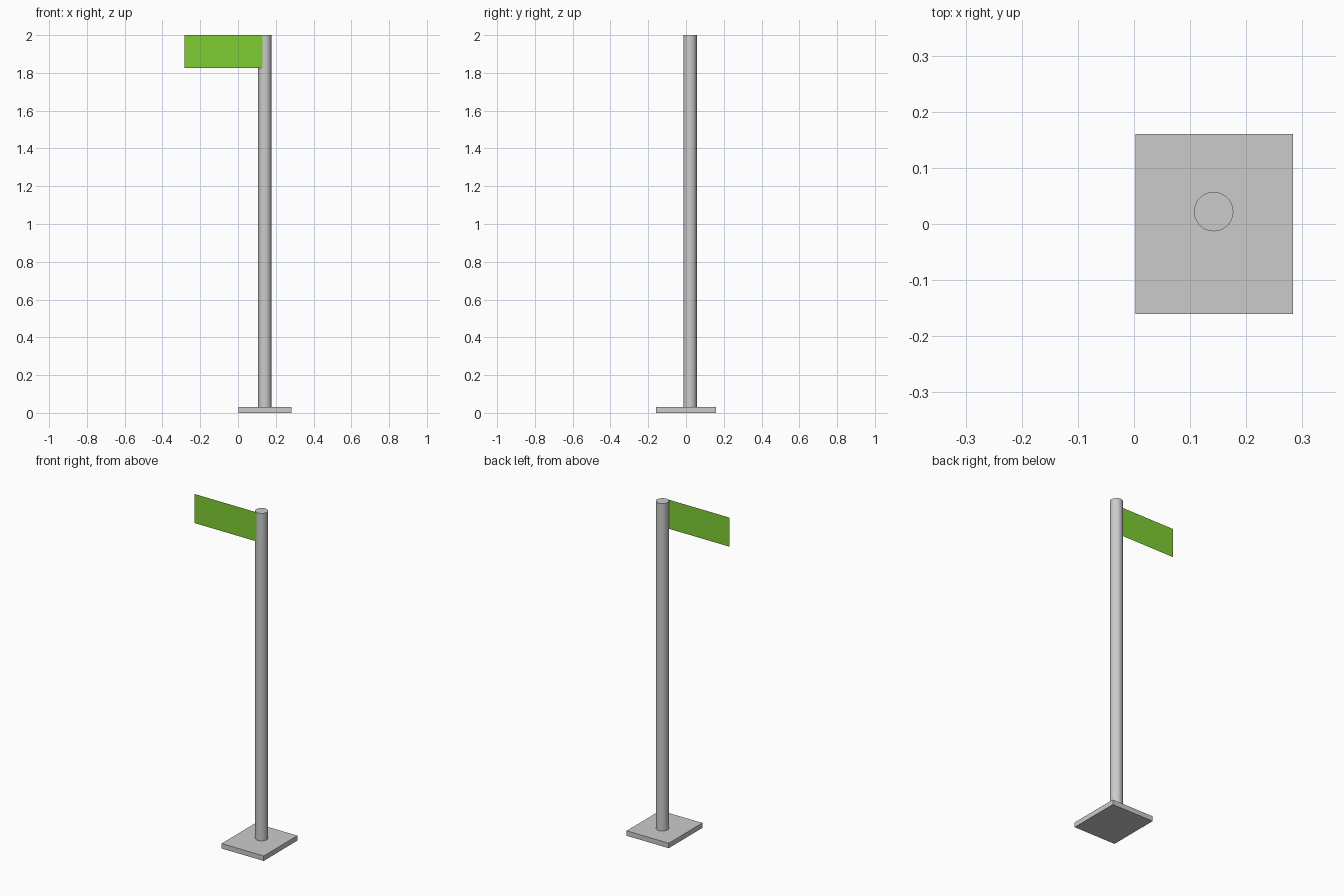
import bpy
import bmesh
from mathutils import Matrix, Vector

cube = bpy.data.objects.get("Cube")
if cube:
    bpy.data.objects.remove(cube, do_unlink=True)


def make_material(name, rgb):
    mat = bpy.data.materials.new(name)
    mat.use_nodes = True
    color = (*rgb, 1.0)
    mat.diffuse_color = color
    mat.node_tree.nodes["Principled BSDF"].inputs["Base Color"].default_value = color
    return mat


def make_object(name, bm, mat):
    mesh = bpy.data.meshes.new(name)
    bm.to_mesh(mesh)
    bm.free()
    mesh.materials.append(mat)
    obj = bpy.data.objects.new(name, mesh)
    bpy.context.collection.objects.link(obj)
    return obj


grey = make_material("light grey metal", (0.6, 0.6, 0.6))
green = make_material("bright green cloth", (0.21, 0.61, 0.033))

HEIGHT = 2.0
BASE_THICKNESS = 0.03
POLE_X, POLE_Y, POLE_RADIUS = 0.142, 0.022, 0.035

# Base plate, offset to one side
bm = bmesh.new()
bmesh.ops.create_cube(bm, size=1.0)
bmesh.ops.scale(bm, vec=(0.28, 0.32, BASE_THICKNESS), verts=bm.verts)
bmesh.ops.translate(bm, vec=(0.143, 0, BASE_THICKNESS / 2), verts=bm.verts)
make_object("base_plate", bm, grey)

# Round pole standing on the plate
length = HEIGHT - BASE_THICKNESS
bm = bmesh.new()
bmesh.ops.create_cone(
    bm, cap_ends=True, segments=64, radius1=POLE_RADIUS, radius2=POLE_RADIUS,
    depth=length,
    matrix=Matrix.Translation((POLE_X, POLE_Y, BASE_THICKNESS + length / 2)))
pole = make_object("pole", bm, grey)
bpy.context.view_layer.objects.active = pole
pole.select_set(True)
bpy.ops.object.shade_smooth_by_angle()
pole.select_set(False)

# Thin flag sheet, its inner edge set into the front of the pole
FLAG_Y = -0.011
left, right, bottom = -0.283, POLE_X, 1.825
bm = bmesh.new()
corners = [(left, bottom), (right, bottom), (right, HEIGHT), (left, HEIGHT)]
bm.faces.new([bm.verts.new(Vector((x, FLAG_Y, z))) for x, z in corners])
make_object("flag", bm, green)
